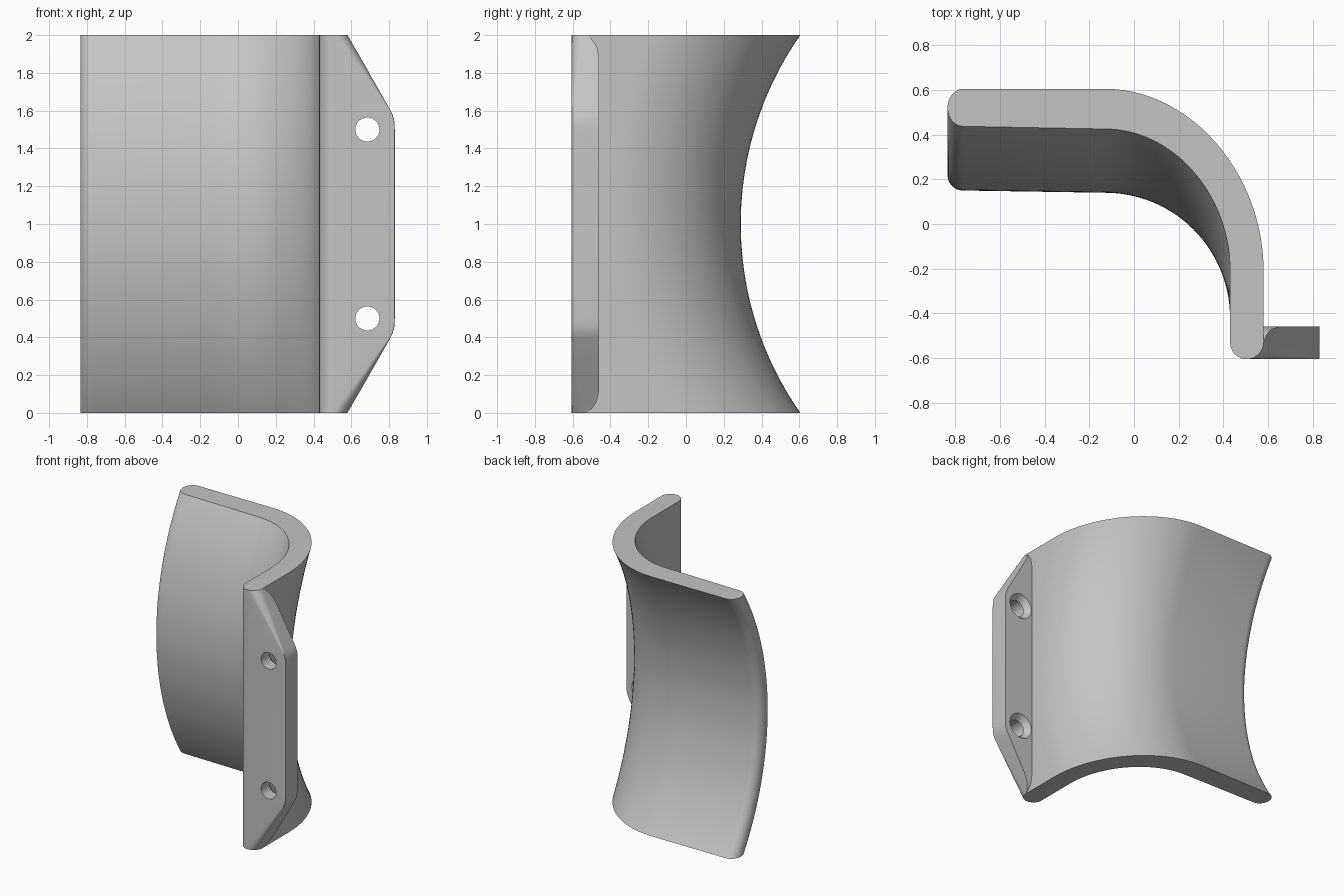
import bpy, bmesh
from math import sin, cos, pi, sqrt

if "Cube" in bpy.data.objects:
    bpy.data.objects.remove(bpy.data.objects["Cube"])

grey = bpy.data.materials.new("light_grey")
grey.use_nodes = True
grey.diffuse_color = (0.55, 0.55, 0.55, 1)
grey.node_tree.nodes["Principled BSDF"].inputs["Base Color"].default_value = grey.diffuse_color


def arc(cx, cy, r, start, end, steps):
    """Points on a circular arc, angles in quarter turns."""
    angles = [(start + (end - start) * i / steps) * pi / 2 for i in range(steps + 1)]
    return [(cx + r * cos(a), cy + r * sin(a)) for a in angles]


def loft(name, rings):
    """Closed solid through equal-length rings of points."""
    bm = bmesh.new()
    rows = [[bm.verts.new(p) for p in ring] for ring in rings]
    n = len(rows[0])
    for a, b in zip(rows, rows[1:]):
        for i in range(n):
            j = (i + 1) % n
            bm.faces.new((a[i], a[j], b[j], b[i]))
    bm.faces.new(rows[0])
    bm.faces.new(rows[-1])
    bmesh.ops.recalc_face_normals(bm, faces=bm.faces)
    mesh = bpy.data.meshes.new(name)
    bm.to_mesh(mesh)
    bm.free()
    obj = bpy.data.objects.new(name, mesh)
    bpy.context.collection.objects.link(obj)
    mesh.materials.append(grey)
    return obj


def activate(obj):
    bpy.ops.object.select_all(action="DESELECT")
    obj.select_set(True)
    bpy.context.view_layer.objects.active = obj


# Saddle shell: an L-shaped bend revolved about a horizontal axis behind it
AXIS_Y = 2.034
bend = arc(-0.13, -0.42, 0.71, 0, 1, 28)
bend += arc(-0.765, 0.22, 0.07, 1, 3, 16)
bend += arc(-0.13, -0.42, 0.56, 1, 0, 28)
rounded_foot = arc(0.505, -0.53, 0.075, 2, 4, 16)


def shell_ring(z):
    swept = [(x, AXIS_Y - sqrt((AXIS_Y - y) ** 2 - (z - 1) ** 2), z) for x, y in bend]
    return swept + [(x, y, z) for x, y in rounded_foot]


shell = loft("curved_shell", [shell_ring(2 * i / 48) for i in range(49)])


# Mounting flange: tapered ends whose front edge rounds off towards the tips
def flange_ring(z, outer, back):
    t = max(0, (abs(z - 1) - 0.58) / 0.42)
    r = 0.004 + 0.071 * t
    pts = [(0.505, -0.605)] + arc(outer - r, -0.605 + r, r, 3, 4, 8)
    pts += [(outer, back), (0.505, back)]
    return [(x, y, z) for x, y in pts]


half = [(0.5, 0.83, -0.46), (0.55, 0.827, -0.46), (0.58, 0.818, -0.46),
        (0.61, 0.803, -0.46), (0.75, 0.723, -0.46), (0.88, 0.649, -0.46),
        (0.94, 0.614, -0.472), (0.98, 0.591, -0.50), (1.0, 0.58, -0.528)]
stations = [(-h, x, y) for h, x, y in reversed(half)] + half
flange = loft("mounting_flange", [flange_ring(1 + h, x, y) for h, x, y in stations])

# Screw holes, countersunk from the back
for z in (0.5, 1.5):
    steps = [(-0.7, 0.064), (-0.505, 0.064), (-0.46, 0.1), (-0.4, 0.1)]
    rings = [[(x, y, zz) for x, zz in arc(0.685, z, r, 0, 4, 40)[:-1]] for y, r in steps]
    cutter = loft("hole_cutter", rings)
    cutter.hide_render = True
    activate(flange)
    mod = flange.modifiers.new("hole", "BOOLEAN")
    mod.operation = "DIFFERENCE"
    mod.solver = "EXACT"
    mod.object = cutter
    bpy.ops.object.modifier_apply(modifier=mod.name)
    bpy.data.objects.remove(cutter)

for obj in (shell, flange):
    activate(obj)
    bpy.ops.object.shade_smooth_by_angle(angle=pi / 7)
